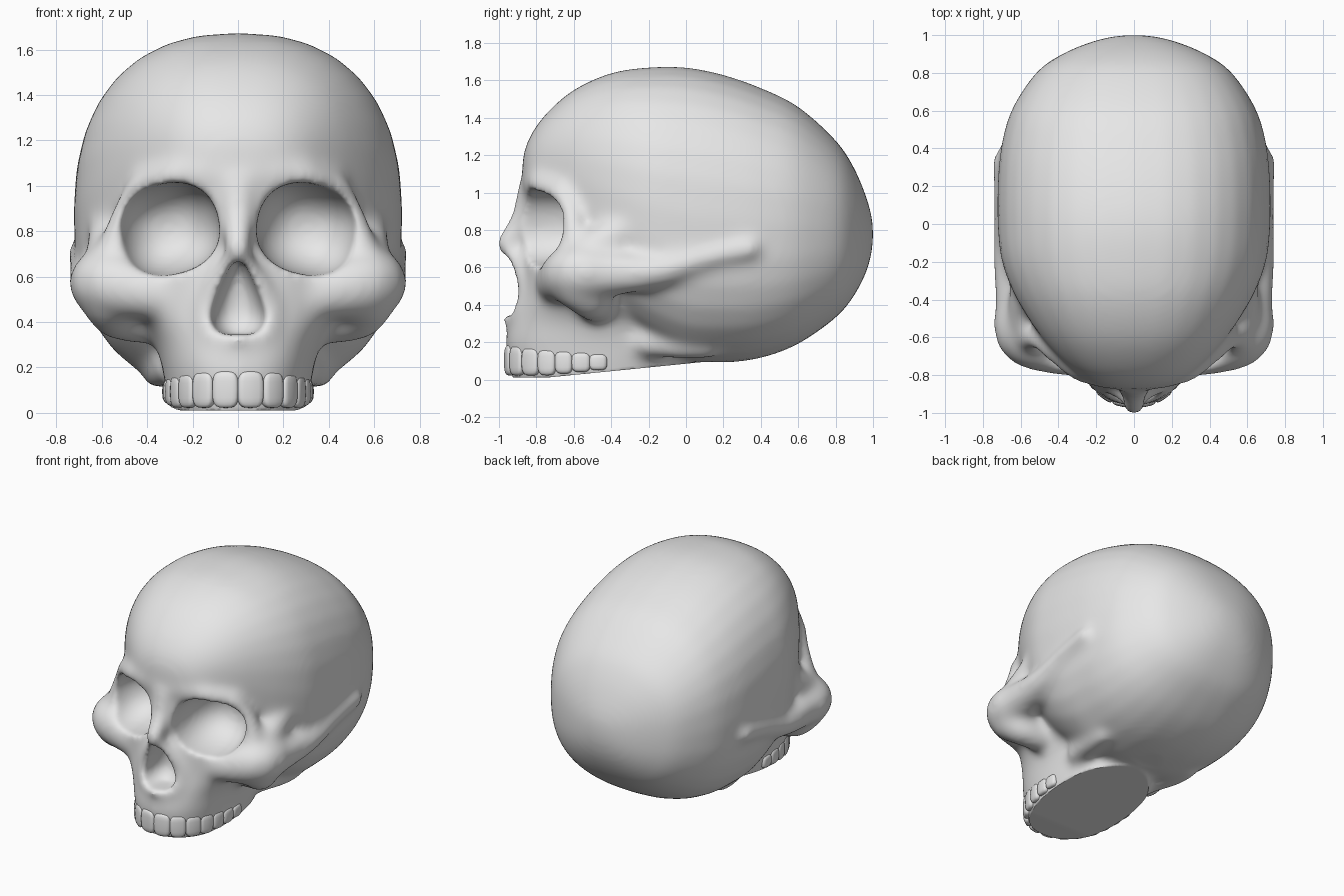
import bpy, bmesh, math
from mathutils import Matrix, Vector

cube = bpy.data.objects.get("Cube")
if cube:
    bpy.data.objects.remove(cube)

bone = bpy.data.materials.new("bone_grey")
bone.use_nodes = True
GREY = (0.8, 0.8, 0.8, 1)
bone.diffuse_color = GREY
bone.node_tree.nodes["Principled BSDF"].inputs["Base Color"].default_value = GREY


def make_object(name, bm):
    bmesh.ops.recalc_face_normals(bm, faces=bm.faces)
    mesh = bpy.data.meshes.new(name)
    bm.to_mesh(mesh)
    bm.free()
    mesh.materials.append(bone)
    ob = bpy.data.objects.new(name, mesh)
    bpy.context.collection.objects.link(ob)
    return ob


def spline(rows, steps=5):
    """Smooth curve through rows of numbers."""
    out = []
    for i in range(len(rows) - 1):
        a, b, c, d = rows[max(i - 1, 0)], rows[i], rows[i + 1], rows[min(i + 2, len(rows) - 1)]
        for k in range(steps):
            t = k / steps
            out.append([q + t / 2 * (r - p + t * (2 * p - 5 * q + 4 * r - s + t * (3 * (q - r) + s - p)))
                        for p, q, r, s in zip(a, b, c, d)])
    return out + [list(rows[-1])]


def rounded(value, power):
    return math.copysign(abs(value) ** power, value)


def loft(bm, rows, axis, upper=0.8, lower=0.8, sides=32):
    """Rounded sections: station, half width, low and high limits, along y or z."""
    rings = []
    for s, w, lo, hi in spline(rows):
        ring = []
        for i in range(sides):
            a = math.tau * i / sides
            power = upper if i < sides / 2 else lower
            x = w * rounded(math.cos(a), power)
            other = (lo + hi) / 2 + (hi - lo) / 2 * rounded(math.sin(a), power)
            ring.append(bm.verts.new((x, s, other) if axis == "y" else (x, other, s)))
        rings.append(ring)
    for r0, r1 in zip(rings, rings[1:]):
        for i in range(sides):
            j = (i + 1) % sides
            bm.faces.new((r0[i], r0[j], r1[j], r1[i]))
    bm.faces.new(rings[0])
    bm.faces.new(rings[-1])


def chain(bm, rows):
    """Mirrored ridge of overlapping balls: x, y, z, radius."""
    for x, y, z, r in spline(rows):
        for side in (1, -1):
            bmesh.ops.create_uvsphere(bm, u_segments=12, v_segments=8, radius=r,
                                      matrix=Matrix.Translation((side * x, y, z)))


def pebble(bm, centre, radii, rotation, power, u=16, v=12):
    """Boxy ellipsoid."""
    verts = bmesh.ops.create_uvsphere(bm, u_segments=u, v_segments=v, radius=1)["verts"]
    for p in verts:
        local = Vector([rounded(c, power) * r for c, r in zip(p.co, radii)])
        p.co = Vector(centre) + rotation @ local


def floor_height(y):
    return 0.01 + 0.1 * min(max(0, y + 0.75), 0.85)


skull = bmesh.new()
# Braincase
loft(skull, [(-.875, .08, 1.02, 1.18), (-.84, .22, .9, 1.29), (-.75, .35, .8, 1.42),
             (-.6, .49, .6, 1.55), (-.4, .62, .36, 1.64), (-.2, .70, .2, 1.67),
             (0, .722, .1, 1.67), (.2, .722, .09, 1.63), (.4, .705, .115, 1.56),
             (.6, .65, .19, 1.46), (.8, .52, .33, 1.28), (.9, .38, .45, 1.13),
             (.97, .21, .59, .96), (1.0, .07, .72, .84)], "y", 0.85)
# Upper jaw and middle of the face
loft(skull, [(-.04, .29, -.92, -.03), (.1, .318, -.95, 0), (.2, .335, -.965, 0),
             (.32, .37, -.94, 0), (.45, .46, -.89, 0), (.6, .51, -.87, 0),
             (.8, .51, -.86, 0), (1.0, .49, -.87, 0), (1.12, .44, -.86, 0)], "z", 0.88, 0.88)
# Cheekbone and arch running back above the ear
chain(skull, [(.36, -.70, .52, .11), (.57, -.6, .57, .155), (.61, -.42, .57, .13),
              (.66, -.15, .58, .09), (.685, .1, .65, .065), (.695, .34, .70, .06)])
# Lower corner of the cheekbone
chain(skull, [(.56, -.58, .51, .14), (.53, -.51, .44, .12), (.42, -.48, .4, .1)])
# Outer eye rim and the swelling behind it
chain(skull, [(.43, -.67, 1.0, .06), (.51, -.61, .86, .06), (.55, -.6, .66, .09)])
chain(skull, [(.55, -.55, .65, .12), (.56, -.42, .74, .11), (.57, -.28, .83, .09)])
# Ridge under the skull behind the jaw
chain(skull, [(.29, -.22, .2, .08), (.34, -.02, .18, .075), (.36, .12, .17, .06)])
# Brow
chain(skull, [(.04, -.84, 1.04, .05), (.27, -.79, 1.05, .06), (.43, -.67, 1.0, .06)])
# Nose bridge and rim of the nose opening
chain(skull, [(.0, -.82, 1.0, .09), (.0, -.86, .86, .08), (.0, -.96, .73, .06)])
chain(skull, [(.0, -.95, .71, .05), (.08, -.9, .6, .04), (.145, -.87, .46, .038),
              (.12, -.9, .35, .038), (.0, -.95, .325, .038)])
skull = make_object("skull", skull)

# Eye sockets and nose opening
cutter = bmesh.new()
for side in (1, -1):
    tilt = Matrix.Rotation(side * math.radians(14), 3, "Y")
    pebble(cutter, (side * .305, -.79, .81), (.225, .33, .2), tilt, 0.88, 32, 20)
loft(cutter, [(.345, .06, -1.2, -.8), (.37, .105, -1.2, -.77), (.43, .122, -1.2, -.74),
              (.53, .092, -1.2, -.74), (.62, .05, -1.2, -.77), (.67, .02, -1.2, -.82)], "z")
cutter = make_object("opening_cutter", cutter)
cutter.hide_render = True


def remesh_and_smooth(size, rounds):
    mod = skull.modifiers.new("remesh", "REMESH")
    mod.mode = "VOXEL"
    mod.voxel_size = size
    mod = skull.modifiers.new("smooth", "SMOOTH")
    mod.factor = 0.5
    mod.iterations = rounds


remesh_and_smooth(0.024, 14)
cut = skull.modifiers.new("openings", "BOOLEAN")
cut.operation = "DIFFERENCE"
cut.object = cutter
remesh_and_smooth(0.016, 12)

# Bake the whole stack in a single evaluation
evaluated = skull.evaluated_get(bpy.context.evaluated_depsgraph_get())
baked = bpy.data.meshes.new_from_object(evaluated)
skull.modifiers.clear()
skull.data = baked
baked.materials.clear()
baked.materials.append(bone)
bpy.data.objects.remove(cutter)

# Flat underside
for v in baked.vertices:
    v.co.z = max(v.co.z, floor_height(v.co.y))

# Teeth spaced along the jaw curve
teeth = bmesh.new()
path = []
for i in range(400):
    a = math.pi / 2 * i / 399
    path.append(Vector((.306 * rounded(math.sin(a), .88), -.46 - .485 * rounded(math.cos(a), .88), 0)))
path += [Vector((.306, -.46 + .005 * i, 0)) for i in range(1, 30)]


def along(distance):
    for p, q in zip(path, path[1:]):
        step = (q - p).length
        if distance <= step:
            return p, (q - p).normalized()
        distance -= step
    return path[-1], Vector((0, 1, 0))


start = 0
for width in (.11, .1, .1, .095, .09, .095, .09):
    spot, direction = along(start + width / 2)
    start += width
    low = floor_height(spot.y) + .012
    high = .185 - .1 * (spot.y + .95)
    for side in (1, -1):
        turn = Matrix.Rotation(math.atan2(side * direction.y, direction.x), 3, "Z")
        pebble(teeth, (side * spot.x, spot.y, (low + high) / 2),
               (width * .54, .028, (high - low) / 2), turn, 0.6)
teeth = make_object("upper_teeth", teeth)

# Smooth shading
bpy.ops.object.select_all(action="DESELECT")
for ob in (skull, teeth):
    ob.select_set(True)
bpy.context.view_layer.objects.active = skull
bpy.ops.object.shade_smooth_by_angle(angle=math.radians(55))
